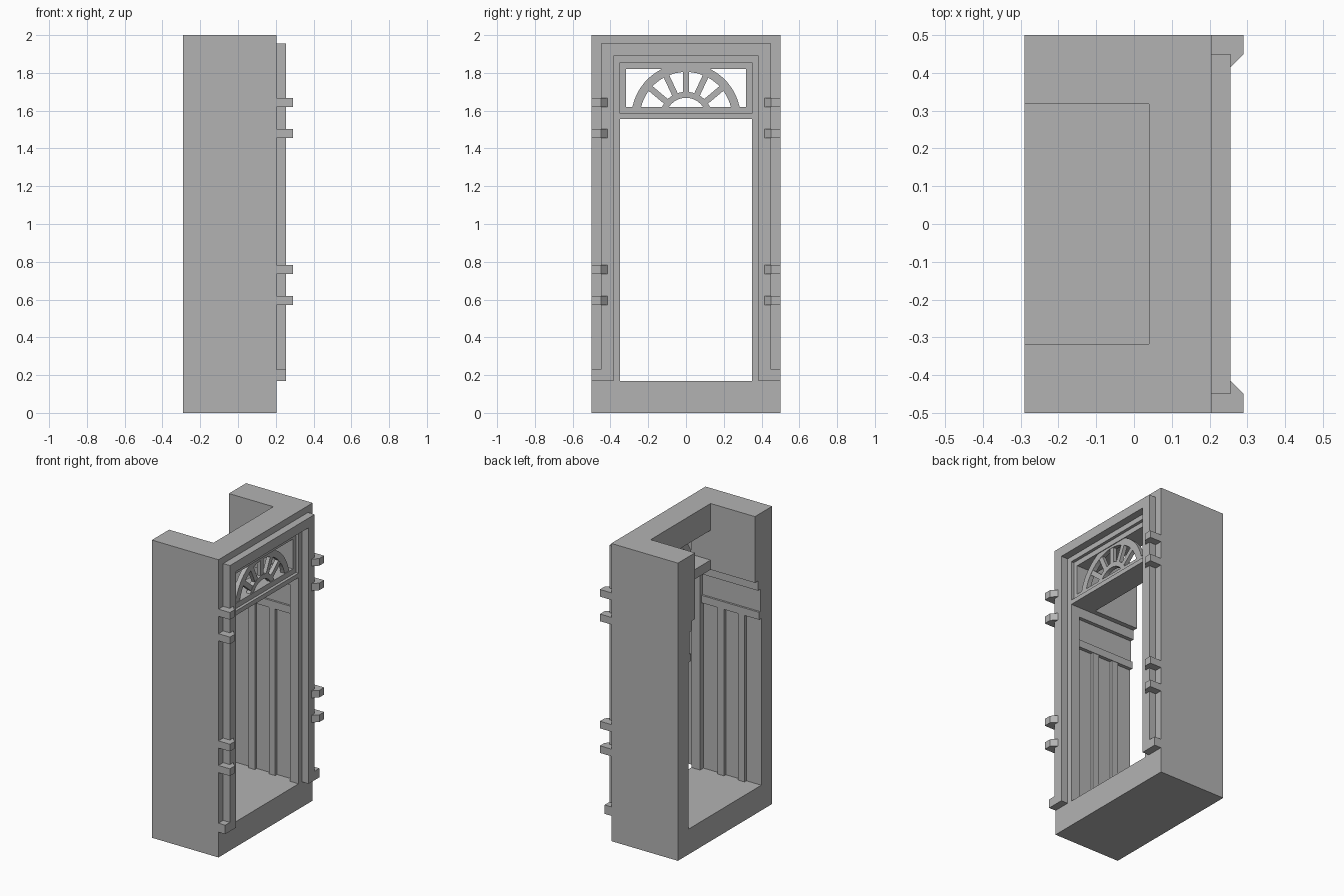
import bpy, bmesh, math

old = bpy.data.objects.get("Cube")
if old:
    bpy.data.objects.remove(old, do_unlink=True)

grey = bpy.data.materials.new("plain grey")
grey.use_nodes = True
colour = (0.45, 0.45, 0.45, 1)
grey.diffuse_color = colour
grey.node_tree.nodes["Principled BSDF"].inputs["Base Color"].default_value = colour

BACK, FACE = -0.29, 0.205     # rear opening and front wall plane
SILL, HEAD = 0.17, 1.555      # doorway bottom and top


def make(name, bm, mirror=False):
    bmesh.ops.recalc_face_normals(bm, faces=bm.faces)
    mesh = bpy.data.meshes.new(name)
    bm.to_mesh(mesh)
    bm.free()
    mesh.materials.append(grey)
    ob = bpy.data.objects.new(name, mesh)
    bpy.context.collection.objects.link(ob)
    if mirror:
        mod = ob.modifiers.new("other side", 'MIRROR')
        mod.use_axis = (False, True, False)
    return ob


def prism(bm, points, a, b, place):
    """Extrude a closed outline from a to b; place maps (u, v, depth) to xyz."""
    face = bm.faces.new([bm.verts.new(place(u, v, a)) for u, v in points])
    new = bmesh.ops.extrude_face_region(bm, geom=[face])["geom"]
    shift = [q - p for p, q in zip(place(0, 0, a), place(0, 0, b))]
    bmesh.ops.translate(bm, vec=shift, verts=[e for e in new if isinstance(e, bmesh.types.BMVert)])


def along_x(u, v, d):
    return (d, u, v)


def along_z(u, v, d):
    return (u, v, d)


def box(bm, x, y, z):
    prism(bm, [(y[0], z[0]), (y[1], z[0]), (y[1], z[1]), (y[0], z[1])], x[0], x[1], along_x)


# Passage: one U-shaped section with cornice, frieze and bead on the inner walls
half = [(0.5, 0), (0.5, 2), (0.318, 2), (0.318, HEAD), (0.35, HEAD), (0.35, 1.49),
        (0.375, 1.49), (0.375, 1.34), (0.362, 1.34), (0.362, 1.29), (0.385, 1.29), (0.385, SILL)]
bm = bmesh.new()
prism(bm, half + [(-y, z) for y, z in reversed(half)], BACK, 0.14, along_x)
make("passage_walls", bm)

# Vertical battens on the panelled inner walls
bm = bmesh.new()
for x in (-0.155, -0.003):
    box(bm, (x - 0.024, x + 0.024), (0.365, 0.39), (SILL, 1.29))
make("wall_battens", bm, True)

# Front wall: jambs, sill and lintel
bm = bmesh.new()
box(bm, (0.14, FACE), (0.35, 0.5), (0, 2))
make("door_jambs", bm, True)
bm = bmesh.new()
box(bm, (0.14, FACE), (-0.35, 0.35), (0, SILL))
make("door_sill", bm)
bm = bmesh.new()
box(bm, (0.185, FACE), (-0.35, 0.35), (1.855, 2))
box(bm, (0.04, 0.185), (-0.35, 0.35), (1.82, 2))
make("lintel", bm)

# Transom window surround
bm = bmesh.new()
box(bm, (0.185, FACE), (-0.35, 0.35), (HEAD, 1.585))
box(bm, (0.04, 0.185), (-0.35, 0.35), (HEAD, 1.62))
make("transom_rail", bm)
bm = bmesh.new()
box(bm, (0.04, 0.185), (0.318, 0.35), (1.62, 1.82))
make("transom_sides", bm, True)

# Fan tracery: two arched bands and five radiating bars
bm = bmesh.new()
CENTRE = 1.56


def polar(r, t, offset=0):
    return (r * math.cos(t) - offset * math.sin(t), CENTRE + r * math.sin(t) + offset * math.cos(t))


for inner, outer in ((0.245, 0.29), (0.108, 0.14)):
    angles = [math.radians(5 + 170 * i / 24) for i in range(25)]
    ring = [polar(outer, t) for t in angles] + [polar(inner, t) for t in reversed(angles)]
    prism(bm, ring, 0.15, 0.18, along_x)
for degrees in (40, 65, 90, 115, 140):
    t = math.radians(degrees)
    bar = [polar(r, t, s) for r, s in ((0.13, -0.016), (0.25, -0.016), (0.25, 0.016), (0.13, 0.016))]
    prism(bm, bar, 0.152, 0.178, along_x)
make("fan_tracery", bm)

# Raised architrave around the doorway, widening to plinth blocks at the foot
half = [(0.385, SILL), (0.5, SILL), (0.5, 0.23), (0.45, 0.23), (0.45, 1.955)]
outline = half + [(-y, z) for y, z in reversed(half)]
outline += [(-0.385, 1.89), (0.385, 1.89)]
bm = bmesh.new()
prism(bm, outline, FACE, 0.255, along_x)
make("architrave", bm)

# Chamfered blocks clasping the architrave
bm = bmesh.new()
clasp = [(FACE, 0.5), (0.29, 0.5), (0.29, 0.45), (0.255, 0.415), (FACE, 0.415)]
for z in (0.57, 0.735, 1.455, 1.62):
    prism(bm, clasp, z, z + 0.048, along_z)
make("clasp_blocks", bm, True)
